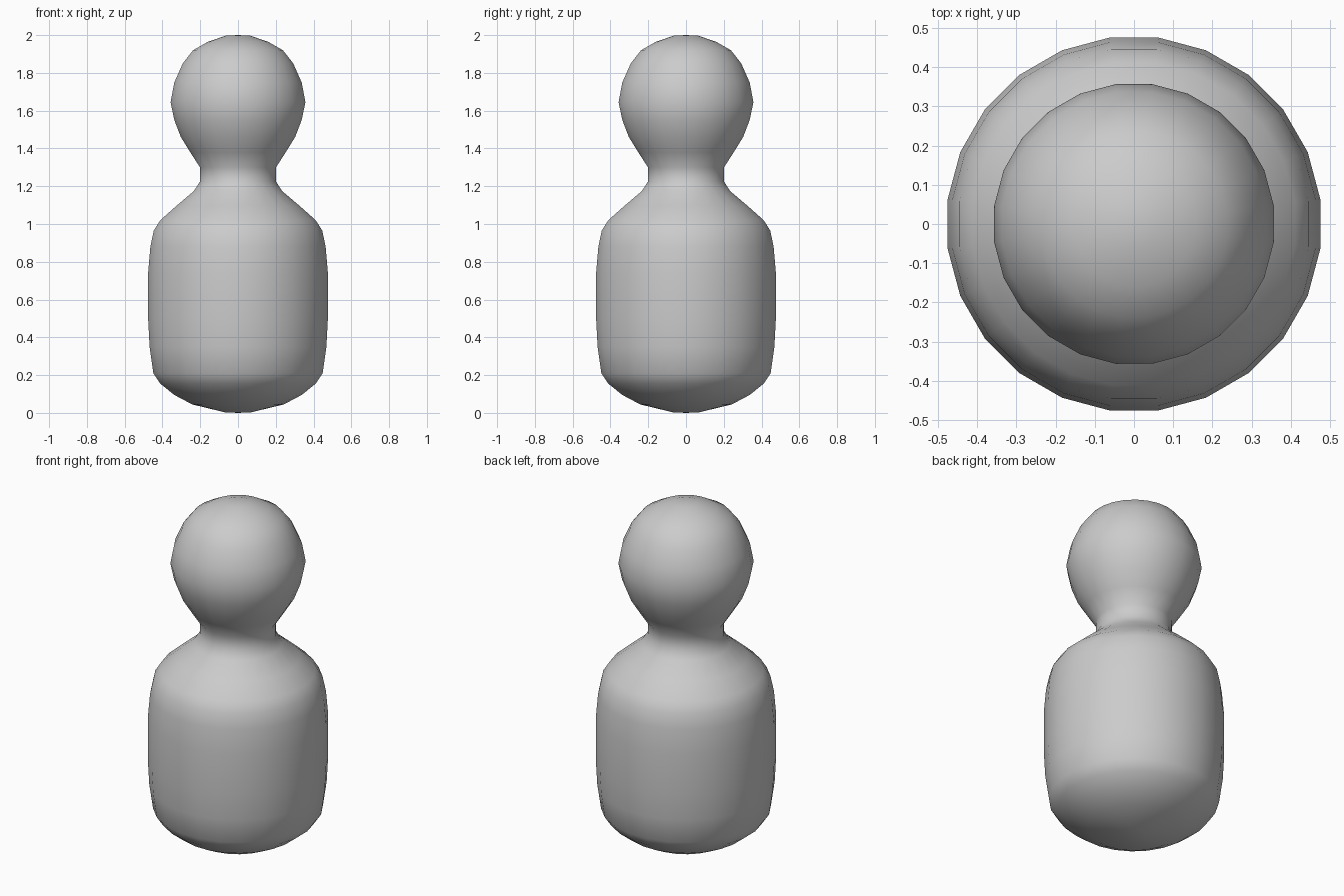
import bpy, bmesh, math

if "Cube" in bpy.data.objects:
    bpy.data.objects.remove(bpy.data.objects["Cube"])

SIDES = 24

# Radius and height, from the base up through shoulders, neck and head
PROFILE = [
    (0.07, 0.003), (0.245, 0.045), (0.34, 0.095), (0.415, 0.155), (0.452, 0.21),
    (0.472, 0.35), (0.48, 0.5), (0.48, 0.74), (0.468, 0.88), (0.45, 0.965),
    (0.415, 1.02), (0.33, 1.095), (0.235, 1.175), (0.203, 1.225), (0.203, 1.3),
    (0.255, 1.38), (0.305, 1.46), (0.34, 1.55), (0.36, 1.645), (0.34, 1.75),
    (0.295, 1.85), (0.24, 1.92), (0.16, 1.965), (0.065, 1.997),
]


def lathe(name, profile, z_bottom, z_top):
    bm = bmesh.new()
    rings = []
    for r, z in profile:
        rings.append([bm.verts.new((r * math.cos((i + 0.5) * math.tau / SIDES),
                                    r * math.sin((i + 0.5) * math.tau / SIDES), z))
                      for i in range(SIDES)])
    low = bm.verts.new((0, 0, z_bottom))
    high = bm.verts.new((0, 0, z_top))
    for i in range(SIDES):
        j = (i + 1) % SIDES
        for a, b in zip(rings, rings[1:]):
            bm.faces.new((a[i], a[j], b[j], b[i]))
        bm.faces.new((low, rings[0][j], rings[0][i]))
        bm.faces.new((high, rings[-1][i], rings[-1][j]))
    for f in bm.faces:
        f.smooth = True
    mesh = bpy.data.meshes.new(name)
    bm.to_mesh(mesh)
    bm.free()
    obj = bpy.data.objects.new(name, mesh)
    bpy.context.collection.objects.link(obj)
    return obj


# Body, neck and head as one continuous smooth skin
lathe("peg_figure", PROFILE, 0.0, 2.0)
